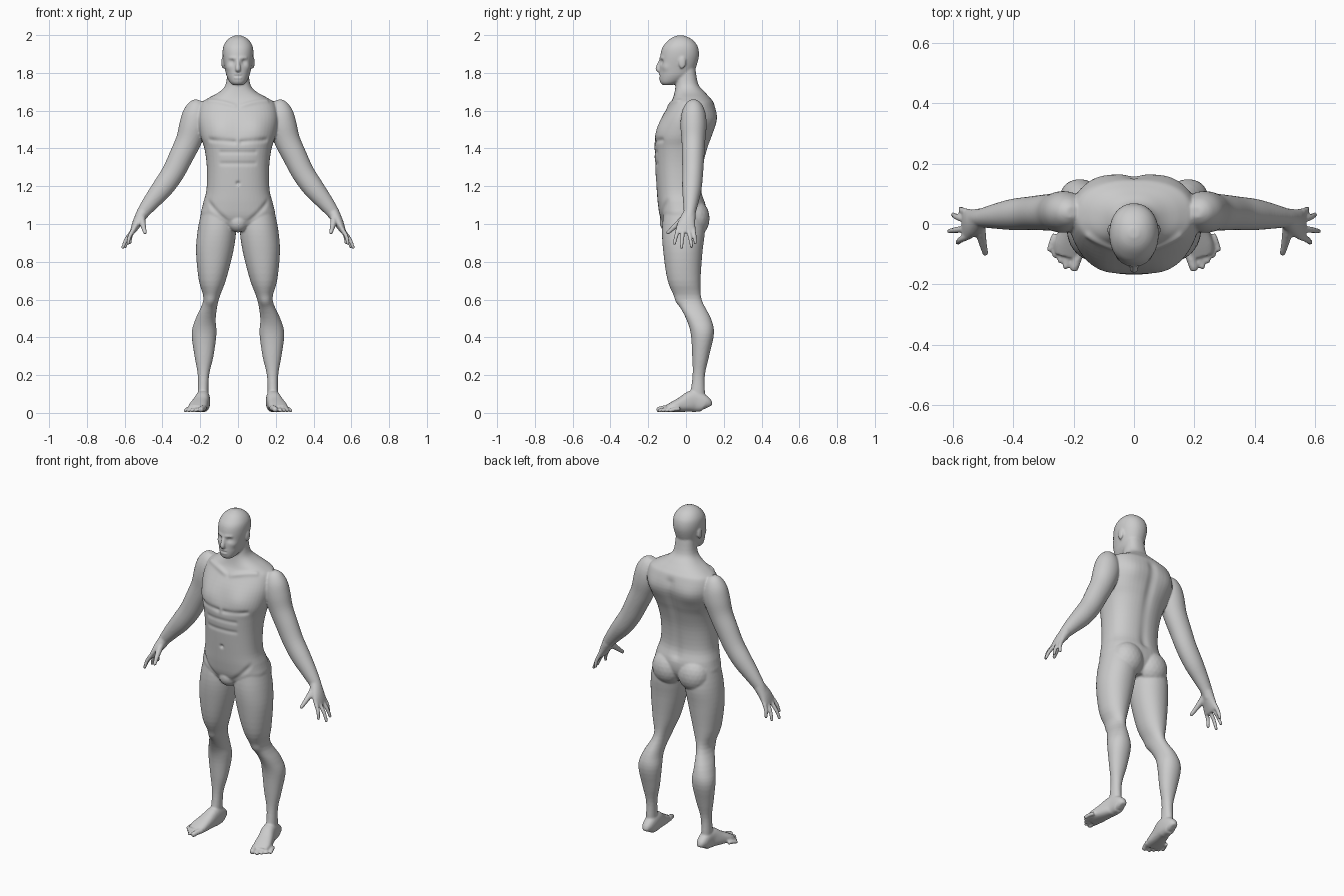
import bpy, bmesh, math
from mathutils import Vector, Matrix, kdtree

if "Cube" in bpy.data.objects:
    bpy.data.objects.remove(bpy.data.objects["Cube"])

bm = bmesh.new()
BOTH, MID = (1, -1), (1,)


def spline(keys, sub=4):
    """Catmull-Rom through tuples of any length."""
    k = [keys[0], *keys, keys[-1]]
    out = []
    for i in range(1, len(k) - 2):
        for j in range(sub):
            t = j / sub
            out.append([b + (c - a) * t / 2 + (2 * a - 5 * b + 4 * c - d) * t * t / 2
                        + (3 * b - a - 3 * c + d) * t ** 3 / 2 for a, b, c, d in zip(*k[i - 1:i + 3])])
    return out + [list(keys[-1])]


def unit_ring(n, p):
    """Superellipse of unit size."""
    for i in range(n):
        c, s = math.cos(math.tau * i / n), math.sin(math.tau * i / n)
        yield math.copysign(abs(c) ** (2 / p), c), math.copysign(abs(s) ** (2 / p), s)


def loft(rings, sides):
    for sx in sides:
        vs = [[bm.verts.new((v.x * sx, v.y, v.z)) for v in r] for r in rings]
        n = len(vs[0])
        for a, b in zip(vs, vs[1:]):
            for i in range(n):
                bm.faces.new((a[i], a[(i + 1) % n], b[(i + 1) % n], b[i]))
        bm.faces.new(vs[0][::-1])
        bm.faces.new(vs[-1])


def stack(keys, p, sides, n=48):
    """Horizontal sections: z, x min, x max, y front, y back."""
    loft([[Vector((x0 + (x1 - x0) * (1 + c) / 2, y0 + (y1 - y0) * (1 + s) / 2, z))
           for c, s in unit_ring(n, p)] for z, x0, x1, y0, y1 in spline(keys)], sides)


def tube(keys, ref=(0, 1, 0), p=2, sides=BOTH, n=24):
    """Sections square to a path: x, y, z, radius across, radius along ref."""
    ks = spline(keys)
    pos = [Vector(k[:3]) for k in ks]
    rings = []
    for i, k in enumerate(ks):
        d = (pos[min(i + 1, len(ks) - 1)] - pos[max(i - 1, 0)]).normalized()
        u = d.cross(Vector(ref)).normalized()
        v = u.cross(d)
        rings.append([pos[i] + u * c * k[3] + v * s * k[4] for c, s in unit_ring(n, p)])
    loft(rings, sides)


def ball(loc, rad, sides=BOTH):
    for sx in sides:
        m = Matrix.Translation((loc[0] * sx, loc[1], loc[2])) @ Matrix.Diagonal((*rad, 1))
        bmesh.ops.create_icosphere(bm, subdivisions=3, radius=1, matrix=m)


def digit(base, mid, tip, r0, r1):
    """Finger or toe with a rounded tip."""
    tube([(*base, r0, r0), (*mid, (r0 + r1) / 2, (r0 + r1) / 2), (*tip, r1, r1)], ref=(1, 0, 0), n=12)
    ball(tip, (r1, r1, r1))


# torso and neck: z, half width, front, back
torso = [(.965, .08, -.1, .06), (1.03, .19, -.135, .1), (1.1, .187, -.148, .105),
         (1.18, .167, -.155, .083), (1.3, .165, -.163, .09), (1.4, .178, -.167, .115),
         (1.47, .2, -.161, .14), (1.56, .214, -.13, .165), (1.635, .198, -.087, .15),
         (1.665, .16, -.07, .13), (1.7, .098, -.06, .098), (1.74, .065, -.055, .065), (1.82, .055, -.05, .05)]
stack([(z, -w, w, f, b) for z, w, f, b in torso], 2.35, MID)
ball((.085, .045, 1.03), (.095, .08, .1))
ball((0, -.09, 1.01), (.055, .05, .055), MID)

# legs: z, inside, outside, front, back
stack([(1.08, .02, .19, -.115, .085), (.97, .01, .213, -.127, .1), (.85, .026, .222, -.12, .087),
       (.7, .065, .207, -.097, .077), (.6, .102, .183, -.053, .083), (.5, .118, .224, 0, .132),
       (.42, .114, .245, .025, .148), (.3, .13, .23, .033, .122), (.2, .153, .213, .035, .1),
       (.1, .157, .213, .022, .1), (.03, .155, .21, .01, .1)], 2.1, BOTH)

# feet, turned outward: y, half width, height
foot = [(.115, .016, .05), (.1, .032, .085), (.04, .038, .116), (-.02, .045, .082), (-.07, .05, .055), (-.105, .042, .035)]
tube([(.183 + .25 * max(0, .05 - y), y, h / 2 + .004, h / 2, w) for y, w, h in foot], ref=(1, 0, 0), p=2.5)
# toes: one big, four small on a slant
toes = [(.197, -.143, .016)] + [(.226 + .0173 * i, -.14 + .019 * i, .011) for i in range(4)]
for x, y, r in toes:
    digit((x - .018, y + .05, r + .01), (x - .008, y + .025, r + .008), (x, y, r + .002), r, r * .95)

# arms: x, z, radius
arm = [(.205, 1.655, .02), (.212, 1.632, .048), (.223, 1.585, .069), (.236, 1.52, .075), (.262, 1.44, .068),
       (.3, 1.36, .064), (.345, 1.27, .06), (.4, 1.19, .056), (.457, 1.12, .045), (.503, 1.06, .034), (.525, 1.02, .028)]
tube([(x, .04 - .22 * (x - .2) ** 2, z, r, r * .92) for x, z, r in arm], n=32)

# palms, fingers and thumbs
tube([(.503, .02, 1.06, .032, .033), (.532, .005, 1.01, .026, .045), (.553, -.002, .968, .017, .053),
      (.56, -.002, .952, .011, .048)])
tips = [(.582, -.061, .897), (.61, -.024, .876), (.597, .03, .88), (.572, .05, .9)]
for i, tip in enumerate(tips):
    base = Vector((.553, -.042 + .027 * i, .97))
    digit(base, base.lerp(Vector(tip), .55) + Vector((.005, 0, .004)), tip, .0125, .009)
digit((.51, -.005, 1.035), (.503, -.05, .995), (.492, -.095, .955), .02, .0105)

# head: z, half width, front, back
head = [(1.735, .025, -.122, -.075), (1.75, .043, -.137, -.03), (1.78, .059, -.141, .02),
        (1.81, .067, -.14, .045), (1.88, .08, -.137, .067), (1.93, .08, -.127, .065),
        (1.962, .067, -.104, .048), (1.985, .044, -.077, .02), (1.998, .015, -.045, -.015)]
stack([(z, -w, w, f, b) for z, w, f, b in head], 2.15, MID)
# ears and nose
ball((.08, -.02, 1.855), (.008, .019, .033))
tube([(0, -.132, 1.872, .008, .007), (0, -.149, 1.823, .013, .014), (0, -.14, 1.812, .01, .013)],
     ref=(1, 0, 0), sides=MID, n=16)

# fuse the parts into one skin
bmesh.ops.recalc_face_normals(bm, faces=bm.faces[:])
mesh = bpy.data.meshes.new("parts")
bm.to_mesh(mesh)
bm.free()
parts = bpy.data.objects.new("parts", mesh)
bpy.context.collection.objects.link(parts)
rm = parts.modifiers.new("fuse", 'REMESH')
rm.mode, rm.voxel_size = 'VOXEL', .0055
sm = parts.modifiers.new("relax", 'SMOOTH')
sm.factor, sm.iterations = .5, 5
skin = bpy.data.meshes.new_from_object(parts.evaluated_get(bpy.context.evaluated_depsgraph_get()))
bpy.data.objects.remove(parts)
body = bpy.data.objects.new("body", skin)
bpy.context.collection.objects.link(body)

kd = kdtree.KDTree(len(skin.vertices))
for v in skin.vertices:
    kd.insert(v.co, v.index)
kd.balance()
move = {}


def stroke(a, b, r, depth):
    """Raise or sink the skin along a line, on both sides of the body."""
    hits = {}
    for sx in BOTH:
        p, q = Vector((a[0] * sx, *a[1:])), Vector((b[0] * sx, *b[1:]))
        d = q - p
        for co, i, _ in kd.find_range((p + q) / 2, d.length / 2 + 2.3 * r):
            t = max(0, min(1, (co - p).dot(d) / max(d.length_squared, 1e-9)))
            hits[i] = max(math.exp(-((co - p - d * t).length / r) ** 2), hits.get(i, 0))
    for i, w in hits.items():
        move[i] = move.get(i, 0) + w * depth


def dab(a, r, depth):
    stroke(a, a, r, depth)


# chest, belly and groin
dab((.1, -.143, 1.5), .065, .01)
stroke((.02, -.165, 1.435), (.15, -.13, 1.445), .013, -.007)
for z in (1.38, 1.32):
    stroke((0, -.166, z), (.09, -.156, z), .012, -.004)
dab((0, -.157, 1.215), .01, -.01)
stroke((.165, -.11, 1.12), (.05, -.14, 1), .014, -.006)
# collar bone, spine and shoulder blades
stroke((.02, -.1, 1.63), (.15, -.04, 1.652), .014, .006)
stroke((0, .16, 1.6), (0, .09, 1.14), .028, -.009)
dab((.12, .145, 1.54), .06, .008)
# knees
dab((.145, -.04, .595), .028, .007)
# eye sockets, eyes, brows, mouth, lips and cheeks
dab((.034, -.131, 1.858), .014, -.011)
dab((.032, -.125, 1.857), .008, .005)
stroke((.012, -.142, 1.878), (.045, -.128, 1.878), .009, .005)
for z, d in ((1.783, -.005), (1.791, .004), (1.774, .004)):
    stroke((0, -.145, z), (.015, -.141, z), .006, d)
dab((.048, -.108, 1.83), .02, .005)

normals = {i: skin.vertices[i].normal.copy() for i in move}
for i, m in move.items():
    skin.vertices[i].co += normals[i] * m
skin.polygons.foreach_set("use_smooth", [True] * len(skin.polygons))
skin.update()
